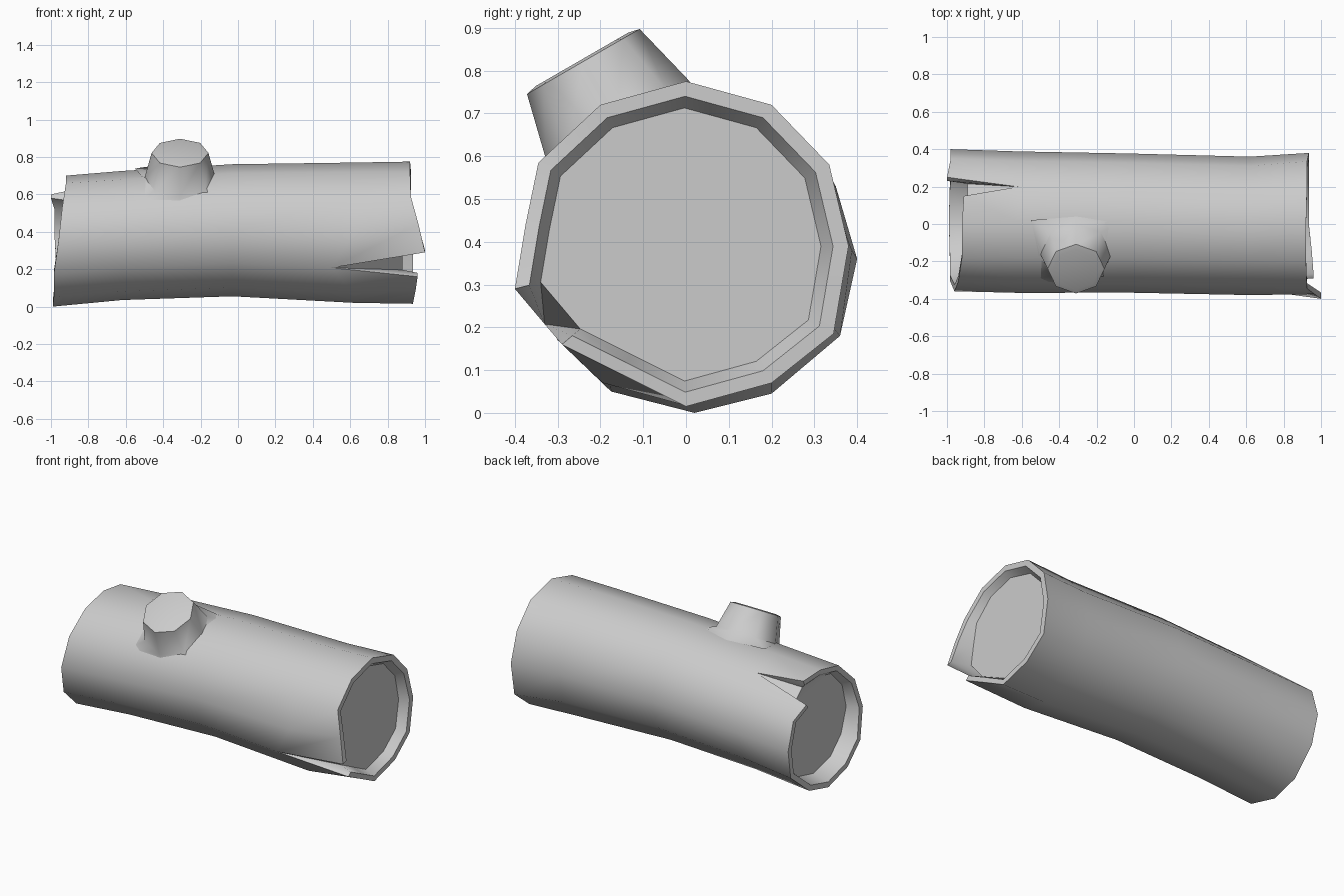
import bpy, bmesh
from math import sin, cos, radians, sqrt
from mathutils import Vector

if "Cube" in bpy.data.objects:
    bpy.data.objects.remove(bpy.data.objects["Cube"])


def finish(name, bm, angle):
    bmesh.ops.recalc_face_normals(bm, faces=bm.faces)
    mesh = bpy.data.meshes.new(name)
    bm.to_mesh(mesh)
    bm.free()
    ob = bpy.data.objects.new(name, mesh)
    bpy.context.collection.objects.link(ob)
    bpy.ops.object.select_all(action='DESELECT')
    ob.select_set(True)
    bpy.context.view_layer.objects.active = ob
    bpy.ops.object.shade_smooth_by_angle(angle=radians(angle))
    return ob


# Hollow-ended trunk: 12-sided rings, angle measured from the top towards +y
bm = bmesh.new()


def ring(x, cy, cz, ry, rz):
    return [bm.verts.new((x, cy + ry * sin(radians(30 * k)), cz + rz * cos(radians(30 * k))))
            for k in range(12)]


stations = [ring(-0.62, 0.01, 0.38, 0.378, 0.345),
            ring(-0.03, 0.005, 0.408, 0.372, 0.353),
            ring(0.62, -0.01, 0.395, 0.37, 0.375)]
stations[2][8].co.x = 0.5          # tip of the right-hand crack
for a, b in zip(stations, stations[1:]):
    for k in range(12):
        j = (k + 1) % 12
        bm.faces.new((a[k], a[j], b[j], b[k]))

# Ragged end rims; one vertex is split into two crack lips
left_rim = [(-.92, 0, .70), (-.91, .15, .685), (-1.0, .25, .60), (-.98, .35, .53),
            (-.98, .40, .36), (-.97, .36, .18), (-.985, .2, .045), (-.99, .02, .0),
            (-.985, -.175, .05), (-.985, -.30, .17), (-.96, -.36, .35),
            (-.94, -.31, .53), (-.92, -.18, .66)]
right_rim = [(.92, 0, .775), (.925, .2, .72), (.925, .335, .58), (.935, .38, .39),
             (.935, .345, .185), (.935, .2, .07), (.935, 0, .015), (.95, -.15, .09),
             (.96, -.29, .16), (1.0, -.40, .29), (.965, -.375, .44),
             (.925, -.345, .585), (.92, -.2, .72)]


def trunk_end(base, rim, split, cap_x):
    """Join a ring to a 13-point rim, with lip, recessed cap and crack."""
    c = sum((Vector(p) for p in rim), Vector()) / 13
    outer = [bm.verts.new(p) for p in rim]
    lip = [bm.verts.new((p[0], c.y + (p[1] - c.y) * .91, c.z + (p[2] - c.z) * .91)) for p in rim]
    cap = [bm.verts.new((cap_x, c.y + (p[1] - c.y) * .84, c.z + (p[2] - c.z) * .84)) for p in rim]
    src = [base[k] for k in range(12) for _ in range(2 if k == split else 1)]
    for k in range(13):
        if k == split:
            continue
        j = (k + 1) % 13
        bm.faces.new((src[k], src[j], outer[j], outer[k]))
        bm.faces.new((outer[k], outer[j], lip[j], lip[k]))
        bm.faces.new((lip[k], lip[j], cap[j], cap[k]))
    bm.faces.new(cap)
    # crack sides and floor
    tip = base[split]
    for k in (split, split + 1):
        bm.faces.new((tip, outer[k], lip[k]))
        bm.faces.new((tip, lip[k], cap[k]))
    bm.faces.new((tip, cap[split], cap[split + 1]))


trunk_end(stations[0], left_rim, 1, -0.89)
trunk_end(stations[2], right_rim, 8, 0.88)
finish("log_trunk", bm, 50)

# Cut branch stub with a flared root that hugs the trunk
bm = bmesh.new()
origin = Vector((-0.31, -0.17, 0.70))
axis = Vector((0, -0.5, 0.866))
u, v = Vector((1, 0, 0)), Vector((0, 0.866, 0.5))


def branch_ring(radius, h):
    return [bm.verts.new(origin + axis * h + u * radius * cos(radians(45 * k))
                         + v * radius * sin(radians(45 * k))) for k in range(8)]


root = []
for k in range(8):
    du, dv = cos(radians(45 * k)), sin(radians(45 * k))
    if k % 2:
        du, dv = du * .34, dv * .26
    else:
        du, dv = du * .20, dv * .20
    h = sqrt(.35 ** 2 - dv ** 2) - .36
    root.append(bm.verts.new(origin + u * du + v * dv + axis * h))
rings = [root, branch_ring(.19, -.015), branch_ring(.152, .14), branch_ring(.125, .146)]
for a, b in zip(rings, rings[1:]):
    for k in range(8):
        j = (k + 1) % 8
        bm.faces.new((a[k], a[j], b[j], b[k]))
bm.faces.new(rings[-1])
finish("branch_stub", bm, 55)
